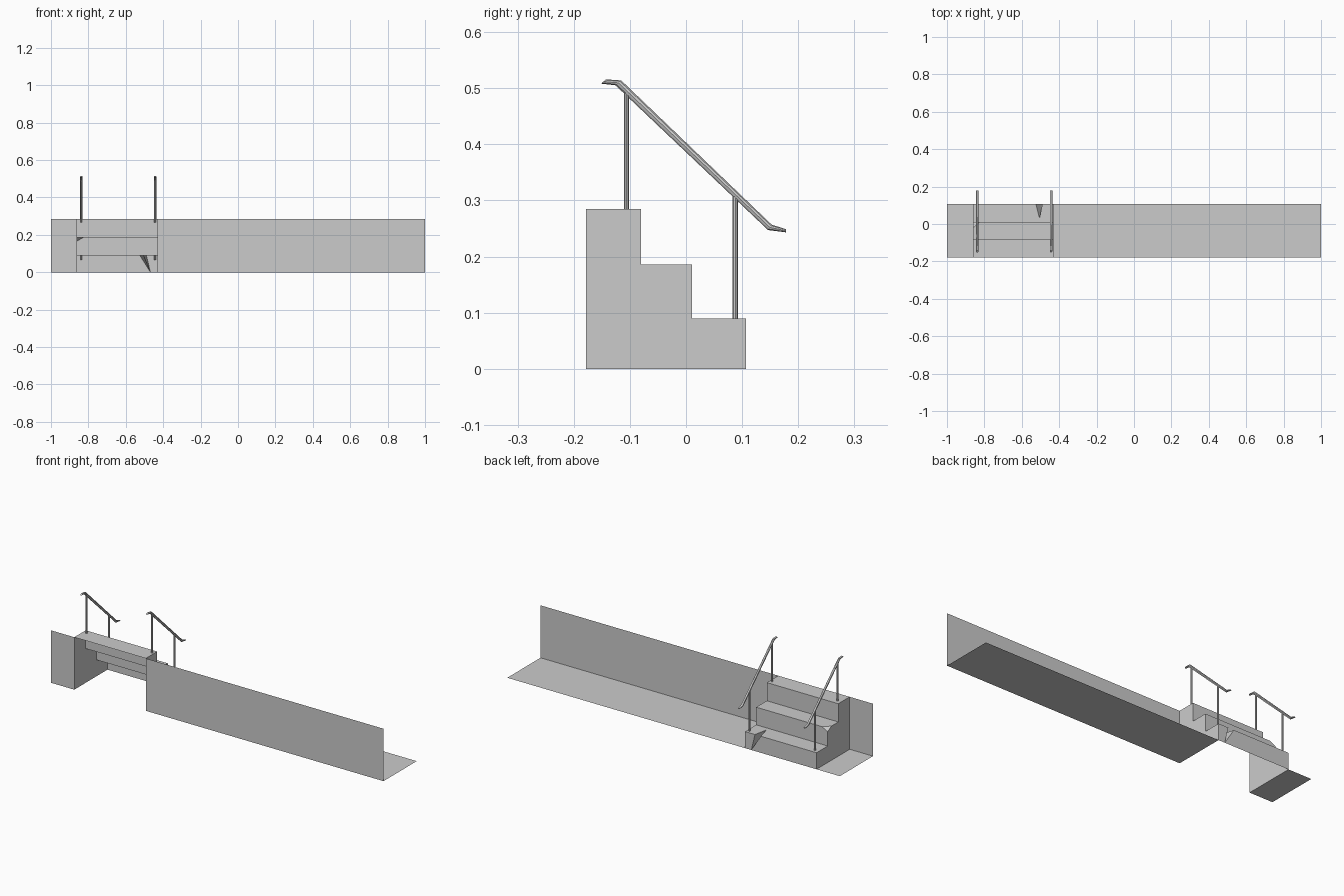
import bpy
import bmesh
from math import cos, sin, tau
from mathutils import Vector

default = bpy.data.objects.get("Cube")
if default:
    bpy.data.objects.remove(default, do_unlink=True)

# Single plain grey
grey = bpy.data.materials.new("concrete_grey")
grey.use_nodes = True
color = (0.6, 0.6, 0.6, 1)
grey.diffuse_color = color
grey.node_tree.nodes["Principled BSDF"].inputs["Base Color"].default_value = color

# Shared layout
FRONT, BACK, TOP = -0.178, 0.107, 0.285
X0, X1 = -0.86, -0.43
Y2, Y3 = 0.011, -0.08      # second and third risers
Z1, Z2 = 0.09, 0.186       # first and second treads


def finish(bm, name, smooth=False):
    mesh = bpy.data.meshes.new(name)
    bm.to_mesh(mesh)
    bm.free()
    mesh.materials.append(grey)
    obj = bpy.data.objects.new(name, mesh)
    bpy.context.collection.objects.link(obj)
    if smooth:
        bpy.ops.object.select_all(action='DESELECT')
        obj.select_set(True)
        bpy.context.view_layer.objects.active = obj
        bpy.ops.object.shade_smooth_by_angle()
    return obj


def sheet(name, polygons):
    """Thin surface made of flat polygons joined along their edges."""
    bm = bmesh.new()
    for points in polygons:
        bm.faces.new([bm.verts.new(p) for p in points])
    bmesh.ops.remove_doubles(bm, verts=bm.verts, dist=0.0005)
    return finish(bm, name)


def tube(name, rings, half_width, sides=10):
    """Tube along rings given as (centre, half thickness vector)."""
    bm = bmesh.new()
    loops = []
    for centre, up in rings:
        loops.append([bm.verts.new(centre + up * sin(tau * i / sides)
                      + Vector((half_width * cos(tau * i / sides), 0, 0)))
                      for i in range(sides)])
    for a, b in zip(loops, loops[1:]):
        for i in range(sides):
            j = (i + 1) % sides
            bm.faces.new((a[i], a[j], b[j], b[i]))
    bm.faces.new(loops[0][::-1])
    bm.faces.new(loops[-1])
    bmesh.ops.recalc_face_normals(bm, faces=bm.faces)
    return finish(bm, name, smooth=True)


# Wall and ground strips on either side of the steps
for side, a, b in (("right", -1, X0), ("left", X1, 1)):
    sheet(side + "_wall", [[(a, FRONT, 0), (b, FRONT, 0), (b, FRONT, TOP), (a, FRONT, TOP)]])
    sheet(side + "_ground", [[(a, FRONT, 0), (b, FRONT, 0), (b, BACK, 0), (a, BACK, 0)]])

# Crack in the bottom step and chip in the second step
crack_a, crack_b = (-0.525, BACK, Z1), (-0.49, BACK, Z1)
crack_low, crack_in = (-0.468, BACK, 0), (-0.505, 0.03, Z1)
chip_edge, chip_low, chip_in = (-0.825, Y2, Z2), (X0, Y2, 0.168), (X0, -0.02, Z2)

sheet("steps", [
    # bottom riser, split by the crack
    [(X1, BACK, 0), crack_low, crack_b, (X1, BACK, Z1)],
    [crack_low, (X0, BACK, 0), (X0, BACK, Z1), crack_a],
    # bottom tread
    [(X1, BACK, Z1), crack_b, crack_in, (X1, Y2, Z1)],
    [crack_a, (X0, BACK, Z1), (X0, Y2, Z1), crack_in],
    [crack_in, (X0, Y2, Z1), (X1, Y2, Z1)],
    # crack faces
    [crack_a, crack_in, crack_low], [crack_b, crack_low, crack_in],
    # second riser and tread
    [(X1, Y2, Z1), (X0, Y2, Z1), chip_low, chip_edge, (X1, Y2, Z2)],
    [(X1, Y2, Z2), chip_edge, chip_in, (X0, Y3, Z2), (X1, Y3, Z2)],
    [chip_edge, chip_low, chip_in],
    # top riser and tread
    [(X1, Y3, Z2), (X0, Y3, Z2), (X0, Y3, TOP), (X1, Y3, TOP)],
    [(X1, Y3, TOP), (X0, Y3, TOP), (X0, FRONT, TOP), (X1, FRONT, TOP)],
])


# Stepped side panels
def panel(x, nosing):
    low = [(x, FRONT, 0), (x, BACK, 0), (x, BACK, Z1), (x, Y2, Z1)]
    return low + nosing + [(x, Y3, Z2), (x, Y3, TOP), (x, FRONT, TOP)]


sheet("left_step_side", [panel(X1, [(X1, Y2, Z2)])])
sheet("right_step_side", [panel(X0, [chip_low, chip_in])[::-1]])

# Handrails: upper and lower outline points as (y, z) pairs
outline = [((-0.142, 0.516), (-0.152, 0.508)), ((-0.115, 0.514), (-0.126, 0.505)),
           ((0.153, 0.257), (0.146, 0.247)), ((0.178, 0.249), (0.178, 0.243))]
for side, x in (("right", -0.838), ("left", -0.443)):
    rings = []
    for upper, lower in outline:
        u, d = Vector((x, *upper)), Vector((x, *lower))
        rings.append(((u + d) / 2, (u - d) / 2))
    tube(side + "_handrail", rings, 0.006)
    # Posts
    for label, y, low, high in (("upper", -0.106, 0.265, 0.497), ("lower", 0.088, 0.065, 0.31)):
        up = Vector((0, 0.005, 0))
        tube(f"{side}_{label}_post",
             [(Vector((x, y, low)), up), (Vector((x, y, high)), up)], 0.005)
